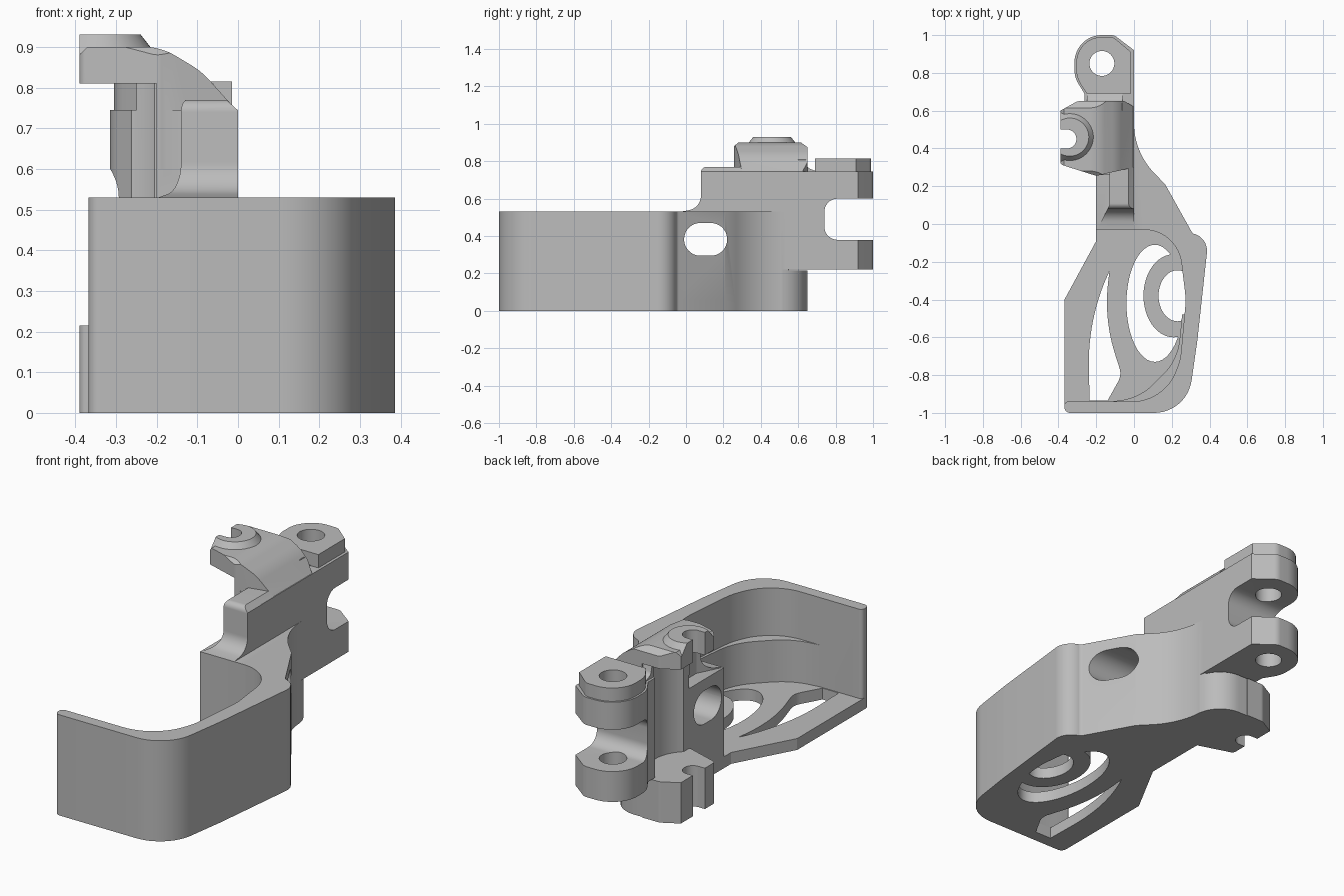
import bpy, bmesh, math
from mathutils import Vector, Matrix

if "Cube" in bpy.data.objects:
    bpy.data.objects.remove(bpy.data.objects["Cube"])

grey = bpy.data.materials.new("plain_grey")
grey.use_nodes = True
grey.diffuse_color = (0.5, 0.5, 0.5, 1)
grey.node_tree.nodes["Principled BSDF"].inputs["Base Color"].default_value = (0.5, 0.5, 0.5, 1)


def fillet(points, steps=12):
    """Round each (a, b, radius) corner of a closed outline."""
    out = []
    for i, p in enumerate(points):
        c = Vector(p[:2])
        r = p[2] if len(p) > 2 else 0
        if not r:
            out.append(c)
            continue
        u = Vector(points[i - 1][:2]) - c
        v = Vector(points[(i + 1) % len(points)][:2]) - c
        half = u.angle(v) / 2
        t = min(r / math.tan(half), 0.95 * u.length, 0.95 * v.length)
        r = t * math.tan(half)
        u.normalize()
        v.normalize()
        centre = c + (u + v).normalized() * (r / math.sin(half))
        a, b = c + u * t - centre, c + v * t - centre
        sweep = a.angle_signed(b)
        for k in range(steps + 1):
            out.append(centre + Matrix.Rotation(-sweep * k / steps, 2) @ a)
    return out


def ellipse(x, y, rx, ry, n=48):
    return [(x + rx * math.cos(k * math.tau / n), y + ry * math.sin(k * math.tau / n)) for k in range(n)]


def prism(name, points, low, high, axis="z"):
    """Extrude a rounded outline along an axis."""
    place = {"z": lambda p, h: (p[0], p[1], h),
             "y": lambda p, h: (p[0], h, p[1]),
             "x": lambda p, h: (h, p[0], p[1])}[axis]
    bm = bmesh.new()
    face = bm.faces.new([bm.verts.new(place(p, low)) for p in fillet(points)])
    geom = bmesh.ops.extrude_face_region(bm, geom=[face])["geom"]
    shift = Vector(place((0, 0), high - low))
    bmesh.ops.translate(bm, vec=shift, verts=[g for g in geom if isinstance(g, bmesh.types.BMVert)])
    bmesh.ops.recalc_face_normals(bm, faces=bm.faces)
    mesh = bpy.data.meshes.new(name)
    bm.to_mesh(mesh)
    bm.free()
    mesh.materials.append(grey)
    obj = bpy.data.objects.new(name, mesh)
    bpy.context.collection.objects.link(obj)
    return obj


def combine(obj, tool, operation="DIFFERENCE"):
    mod = obj.modifiers.new("combine", "BOOLEAN")
    mod.operation, mod.object, mod.solver = operation, tool, "EXACT"
    bpy.context.view_layer.objects.active = obj
    bpy.ops.object.modifier_apply(modifier=mod.name)
    bpy.data.objects.remove(tool)


# Curved shell wall with the flange behind it
outer = [(-0.368, -1, 0.03), (0.28, -1, 0.2), (0.335, -0.62, 0.8), (0.395, -0.07, 0.12), (0.31, -0.05, 0.03),
         (0.165, 0.21)]
body = prism("shell_wall", outer + [
    (0, 0.38, 0.38), (0, 0.55), (-0.2, 0.55), (-0.2, -0.03), (0.23, -0.03, 0.2), (0.275, -0.4, 0.4),
    (0.245, -0.72, 0.3), (0.16, -0.94, 0.25), (-0.368, -0.94, 0.02)], 0, 0.53)

# Inner ledge on the lower half of the wall
ledge = prism("wall_ledge", [(-0.16, -0.945), (0.03, -0.92, 0.3), (0.23, -0.72, 0.3), (0.255, -0.48),
                             (0.3, -0.48), (0.28, -0.8), (0.15, -0.955)], 0.02, 0.28)

# Floor plate with its openings
floor = prism("floor_plate", outer + [(0, 0.3), (-0.2, 0.3), (-0.2, -0.09), (-0.368, -0.4)], 0, 0.06)
combine(floor, prism("slot_cutter", [
    (-0.13, -0.25), (-0.245, -0.5, 1.2), (-0.235, -0.935), (-0.14, -0.935),
    (-0.065, -0.8, 0.09), (-0.16, -0.5, 0.9)], -0.1, 0.2))
crescent = prism("crescent_cutter", ellipse(0.11, -0.42, 0.15, 0.31), -0.1, 0.2)
combine(crescent, prism("ring_keep", ellipse(0.21, -0.38, 0.16, 0.22), -0.2, 0.3))
combine(floor, crescent)
combine(floor, prism("ring_cutter", ellipse(0.23, -0.38, 0.1, 0.135), -0.1, 0.2))

# Hinge arm with two knuckles and the open slot between them
arm = prism("hinge_arm", [
    (0, 0.1), (0, 0.92), (-0.105, 1, 0.05), (-0.315, 1, 0.144), (-0.315, 0.775, 0.14), (-0.262, 0.69, 0.02),
    (-0.262, 0.6), (-0.2, 0.6), (-0.2, 0.26), (-0.13, 0.26), (-0.13, 0.1)], 0.22, 0.745)
cap = prism("knuckle_cap", [
    (-0.015, 0.69), (-0.015, 0.91), (-0.11, 0.99, 0.05), (-0.305, 0.99, 0.135), (-0.305, 0.775, 0.14),
    (-0.25, 0.69)], 0.7, 0.815)
combine(arm, cap, "UNION")
combine(arm, prism("gap_cutter", [(0.74, 0.38, 0.07), (1.1, 0.38), (1.1, 0.6), (0.74, 0.6, 0.07)], -0.5, 0.3, "x"))
combine(arm, prism("pin_cutter", ellipse(-0.17, 0.85, 0.066, 0.066), 0, 1))
combine(arm, prism("corner_cutter", [(0, 0.53), (0.1, 0.53), (0.1, 0.745, 0.1), (0.22, 0.745), (0.22, 0.9),
                                     (0, 0.9)], -0.5, 0.3, "x"))

# Swept saddle rising from the wall to the hood
saddle = prism("saddle", [
    (-0.03, 0.5), (-0.03, 0.53), (0.08, 0.55, 0.08), (0.08, 0.77, 0.03), (0.3, 0.77), (0.3, 0.5)],
    -0.25, 0.05, "x")
combine(saddle, prism("saddle_plan", [(-0.2, -0.04), (-0.13, 0.1), (-0.13, 0.31), (0, 0.31), (0, -0.04)],
                      0.4, 1), "INTERSECT")
combine(saddle, prism("saddle_slope", [(-0.04, 0.78), (0.01, 0.735), (0.01, 0.9), (-0.04, 0.9)],
                      -0.1, 0.5, "y"))

# Small ramp between the hood and the upper knuckle
ramp = prism("knuckle_ramp", [(0.6, 0.7), (0.6, 0.81), (0.64, 0.81), (0.65, 0.765, 0.03), (0.7, 0.745), (0.7, 0.7)],
             -0.25, -0.06, "x")

# Upper and lower hooks
hook_side = [(-0.3, 0.65, 0.04), (-0.39, 0.6), (-0.39, 0.315, 0.02), (-0.2, 0.255, 0.05)]
lower = prism("lower_hook", [(0, 0.3), (0, 0.65)] + hook_side, 0, 0.215)
hood = prism("upper_hook", [
    (-0.39, 0.81), (-0.39, 0.88), (-0.37, 0.9), (-0.19, 0.9, 0.15), (-0.09, 0.84, 0.2), (0, 0.74), (0, 0.6),
    (-0.2, 0.6), (-0.2, 0.81)], 0.2, 0.7, "y")
combine(hood, prism("hood_edges", [(0.25, 0.5), (0.25, 0.875), (0.28, 0.9), (0.615, 0.9), (0.65, 0.875),
                                   (0.65, 0.5)], -0.5, 0.1, "x"), "INTERSECT")
boss = prism("hook_boss", ellipse(-0.34, 0.46, 0.14, 0.14), 0.88, 0.93)
for v in boss.data.vertices:
    if v.co.z > 0.9:
        v.co.x = -0.34 + (v.co.x + 0.34) * 0.72
        v.co.y = 0.46 + (v.co.y - 0.46) * 0.72
combine(hood, boss, "UNION")
combine(hood, prism("hood_plan", [(0, 0.3), (0, 0.62), (-0.05, 0.65)] + hook_side, 0.5, 1), "INTERSECT")
for hook in (lower, hood):
    combine(hook, prism("notch_cutter", [
        (-0.5, 0.4), (-0.38, 0.4), (-0.305, 0.4, 0.049), (-0.305, 0.5, 0.049), (-0.38, 0.5), (-0.5, 0.5)], -0.1, 1))

# Join the lower parts and round the outer side of the lower hook
for part in (floor, ledge, lower):
    combine(body, part, "UNION")
combine(body, prism("hook_round_cutter", [(0.03, 0.39), (-0.03, 0.645, 0.15), (-0.2, 0.645), (-0.2, 0.8), (0.2, 0.8),
                                          (0.2, 0.39)], -0.1, 0.22))

# Join the upper parts, then cut the side slot and the round relief between the hooks
for part in (arm, saddle, ramp, hood):
    combine(body, part, "UNION")
combine(body, prism("side_slot_cutter", [(-0.01, 0.295, 0.087), (0.22, 0.295, 0.087), (0.22, 0.47, 0.087),
                                         (-0.01, 0.47, 0.087)], -0.5, 0.5, "x"))
combine(body, prism("relief_cutter", ellipse(-0.33, 0.45, 0.195, 0.195), 0.215, 0.81))
body.name = "hinge_bracket"

bpy.ops.object.select_all(action="DESELECT")
body.select_set(True)
bpy.context.view_layer.objects.active = body
bpy.ops.object.shade_smooth_by_angle(angle=math.radians(25))
